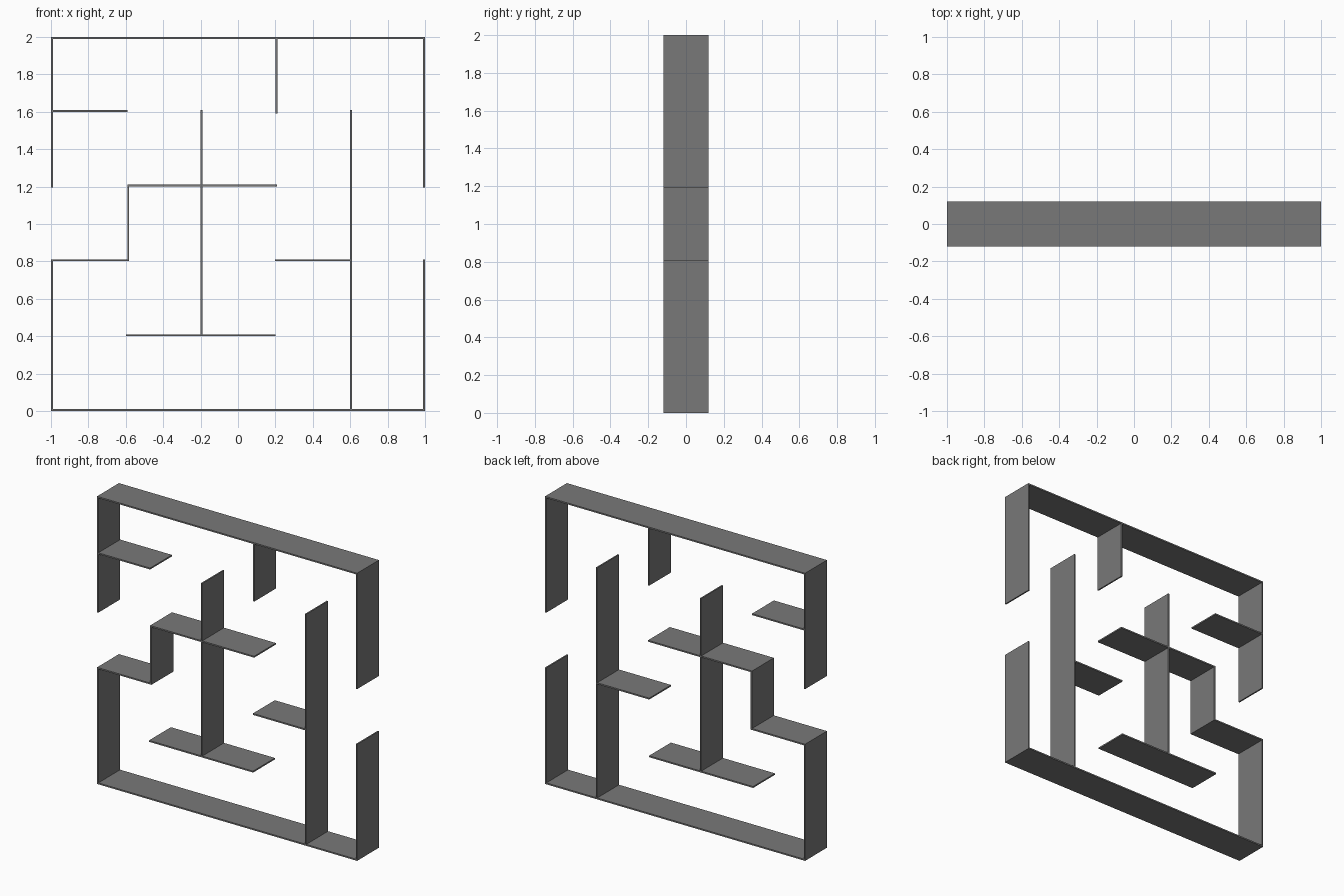
import bpy

if "Cube" in bpy.data.objects:
    bpy.data.objects.remove(bpy.data.objects["Cube"])

T = 0.01       # wall thickness
DEPTH = 0.24   # wall depth along y

# Dark grey wall material
dark = bpy.data.materials.new("dark_grey")
dark.diffuse_color = (0.19, 0.19, 0.19, 1)
dark.use_nodes = True
dark.node_tree.nodes["Principled BSDF"].inputs["Base Color"].default_value = dark.diffuse_color


def box(name, x0, x1, z0, z1):
    bpy.ops.mesh.primitive_cube_add(size=1, location=((x0 + x1) / 2, 0, (z0 + z1) / 2))
    ob = bpy.context.object
    ob.name = name
    ob.dimensions = (x1 - x0, DEPTH, z1 - z0)
    bpy.ops.object.transform_apply(location=False, rotation=False, scale=True)
    ob.data.materials.append(dark)


def shelf(name, z, x0, x1):
    box(name, x0, x1, z - T / 2, z + T / 2)


def post(name, x, z0, z1):
    box(name, x - T / 2, x + T / 2, z0, z1)


# Outer frame, open in the middle of both sides
shelf("frame_bottom", 0.005, -1, 1)
shelf("frame_top", 1.995, -1, 1)
for side, x in (("left", -0.995), ("right", 0.995)):
    post(f"frame_{side}_lower", x, 0, 0.81)
    post(f"frame_{side}_upper", x, 1.194, 2)

# Horizontal inner walls
shelf("shelf_upper_left", 1.605, -1, -0.592)
shelf("shelf_centre", 1.206, -0.592, 0.208)
shelf("shelf_left_step", 0.806, -1, -0.582)
shelf("shelf_right", 0.806, 0.199, 0.604)
shelf("shelf_low", 0.405, -0.6, 0.2)

# Vertical inner walls
post("wall_step", -0.587, 0.801, 1.211)
post("wall_centre", -0.196, 0.402, 1.61)
post("wall_right", 0.604, 0, 1.61)
post("wall_hanging", 0.205, 1.592, 2)
